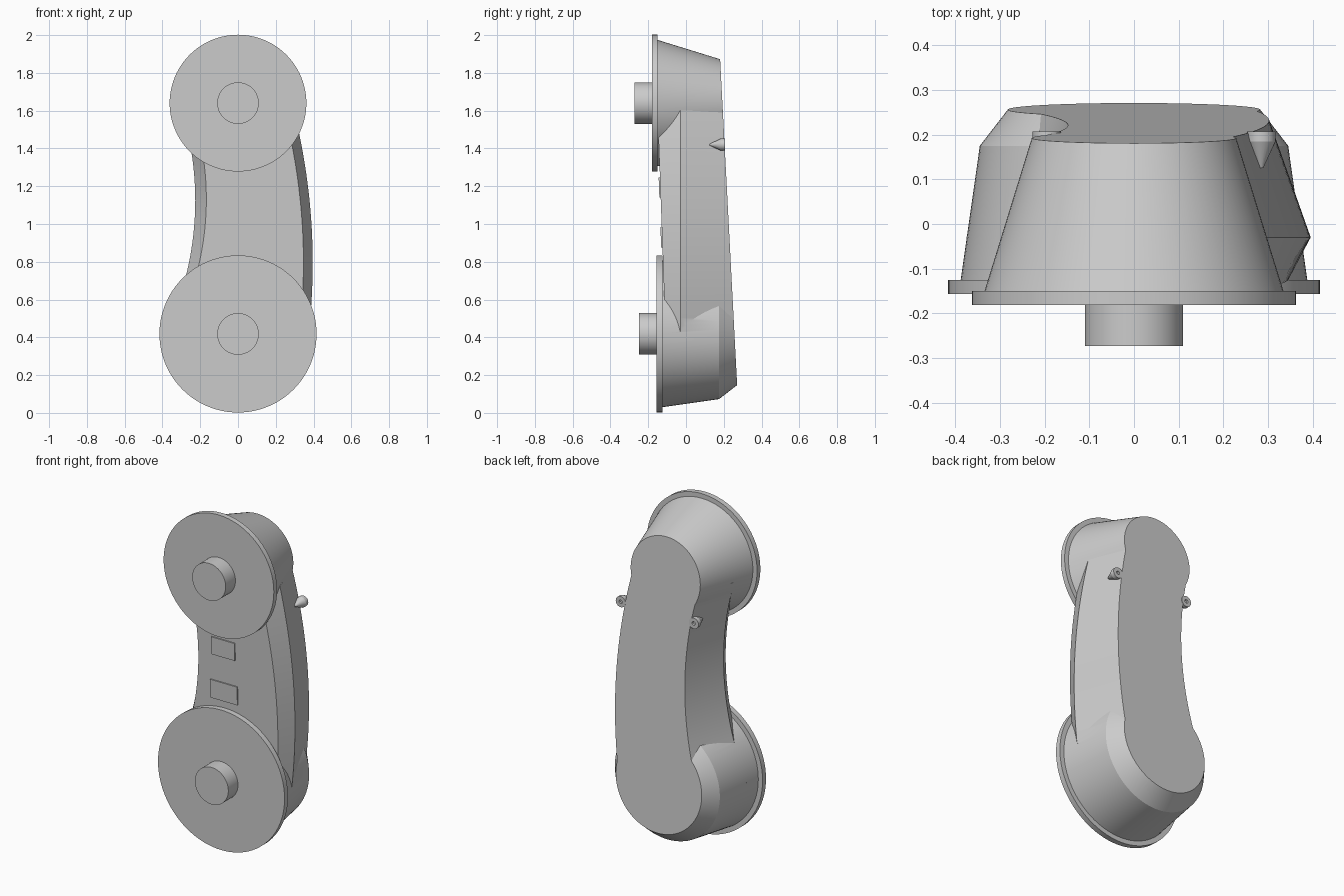
import bpy, bmesh, math
from mathutils import Vector

cube = bpy.data.objects.get("Cube")
if cube:
    bpy.data.objects.remove(cube)

grey = bpy.data.materials.new("plain grey")
grey.use_nodes = True
grey.diffuse_color = (0.6, 0.6, 0.6, 1)
grey.node_tree.nodes["Principled BSDF"].inputs["Base Color"].default_value = (0.6, 0.6, 0.6, 1)


def make_object(name, bm):
    bmesh.ops.recalc_face_normals(bm, faces=bm.faces)
    mesh = bpy.data.meshes.new(name)
    bm.to_mesh(mesh)
    bm.free()
    mesh.materials.append(grey)
    ob = bpy.data.objects.new(name, mesh)
    bpy.context.collection.objects.link(ob)
    return ob


def loft(name, rings):
    """Skin a row of closed rings and cap both ends."""
    bm = bmesh.new()
    rows = [[bm.verts.new(p) for p in ring] for ring in rings]
    for a, b in zip(rows, rows[1:]):
        for i in range(len(a)):
            j = (i + 1) % len(a)
            bm.faces.new((a[i], a[j], b[j], b[i]))
    bm.faces.new(rows[0])
    bm.faces.new(rows[-1])
    return make_object(name, bm)


def lathe(name, profile, x, z, sides=96):
    """Turn (y, radius) points around an axis parallel to y."""
    angles = [2 * math.pi * i / sides for i in range(sides)]
    return loft(name, [[(x + r * math.cos(a), y, z + r * math.sin(a)) for a in angles]
                       for y, r in profile])


def parabola(start, middle, end, u):
    a = 2 * (start - 2 * middle + end)
    return start + (end - start - a) * u + a * u * u


def back_y(z):
    return 0.18 + (1.885 - z) * 0.0522


def front_y(z):
    return -0.093 - 0.036 * z


UPPER_Z, LOWER_Z = 1.64, 0.418

# Tapered cups behind the two discs
body = lathe("handset_body", [(-0.152, 0.335), (0.24, 0.214)], 0, UPPER_Z)
lower_cup = lathe("lower_cup", [(-0.127, 0.388), (0.175, 0.345), (0.285, 0.26)], 0, LOWER_Z)

# Curved arm with a ridge along each side
sections = []
for i in range(33):
    u = i / 32
    z = 0.43 + 1.17 * u
    back = back_y(z) + 0.015
    sections.append([
        (parabola(-0.33, -0.172, -0.24, u), front_y(z), z),
        (parabola(0.325, 0.339, 0.245, u), front_y(z), z),
        (parabola(0.375, 0.388, 0.296, u), -0.03, z),
        (parabola(0.26, 0.295, 0.215, u), back, z),
        (parabola(-0.26, -0.145, -0.21, u), back, z),
        (parabola(-0.375, -0.23, -0.296, u), -0.03, z)])
arm = loft("arm", sections)

# Weld cups and arm into one body
for part in (lower_cup, arm):
    mod = body.modifiers.new("weld", 'BOOLEAN')
    mod.operation = 'UNION'
    mod.solver = 'EXACT'
    mod.object = part
bpy.context.view_layer.update()
welded = bpy.data.meshes.new_from_object(
    body.evaluated_get(bpy.context.evaluated_depsgraph_get()))
body.modifiers.clear()
for part in (lower_cup, arm):
    bpy.data.objects.remove(part)

# Slice the body flat along its sloping back
bm = bmesh.new()
bm.from_mesh(welded)
cut = bmesh.ops.bisect_plane(
    bm, geom=bm.verts[:] + bm.edges[:] + bm.faces[:], dist=1e-5,
    plane_co=Vector((0, back_y(1), 1)), plane_no=Vector((0, 1, 0.0522)), clear_outer=True)
rim = [e for e in cut["geom_cut"] if isinstance(e, bmesh.types.BMEdge)]
bmesh.ops.edgeloop_fill(bm, edges=rim)
for f in bm.faces:
    f.material_index = 0
bm.to_mesh(body.data)
bm.free()

# Discs with round knobs
for name, z, radius, front, rear, tip in (("upper", UPPER_Z, 0.362, -0.181, -0.15, -0.273),
                                          ("lower", LOWER_Z, 0.416, -0.157, -0.125, -0.248)):
    lathe(name + "_disc", [(front, radius), (rear, radius)], 0, z)
    lathe(name + "_knob", [(tip, 0.11), (front + 0.005, 0.11)], 0, z, 64)

# Small tapered lugs with a hole at the back
for side, x in (("right", -0.195), ("left", 0.285)):
    lathe(side + "_lug", [(0.125, 0.004), (0.185, 0.032), (0.207, 0.032),
                          (0.207, 0.011), (0.195, 0.011)], x, 1.42, 24)

# Thin raised plates on the front of the arm
for name, half, low, high in (("upper_plate", 0.077, 1.14, 1.245),
                              ("lower_plate", 0.088, 0.875, 0.985)):
    loft(name, [[(x, front_y(z) + dy, z) for x, z in
                 ((-half, low), (half, low), (half, high), (-half, high))]
                for dy in (-0.007, 0.002)])

# Smooth the round sides, keep the rims sharp
bpy.ops.object.select_all(action='DESELECT')
for ob in bpy.context.collection.objects:
    if ob.type == 'MESH' and grey.name in ob.data.materials:
        ob.select_set(True)
        bpy.context.view_layer.objects.active = ob
bpy.ops.object.shade_smooth_by_angle(angle=math.radians(20))
